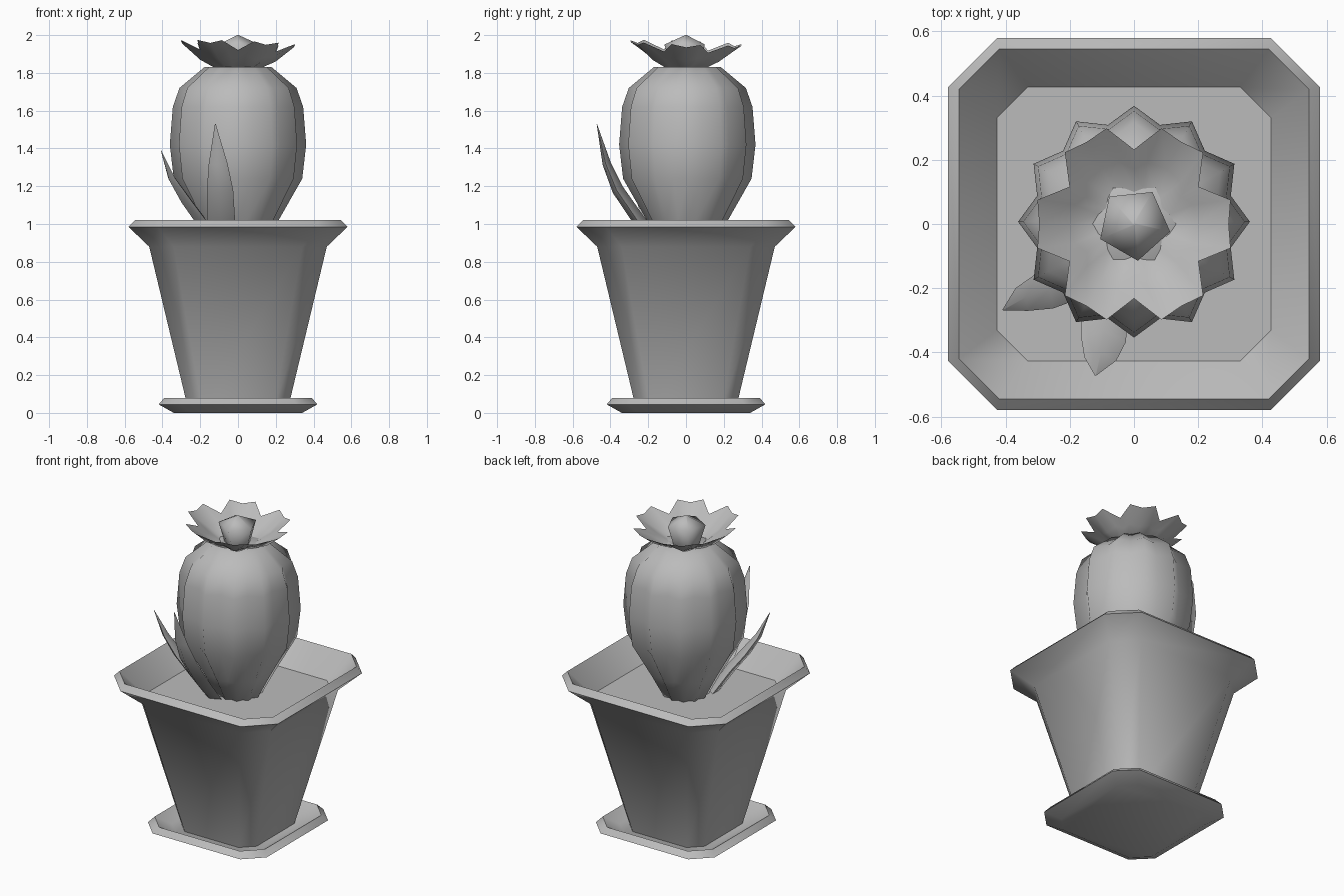
import bpy
from math import radians, cos, sin, pi
from mathutils import Vector

cube = bpy.data.objects.get("Cube")
if cube:
    bpy.data.objects.remove(cube, do_unlink=True)

grey = bpy.data.materials.new("plain_grey")
grey.use_nodes = True
grey.diffuse_color = (0.5, 0.5, 0.5, 1)
grey.node_tree.nodes["Principled BSDF"].inputs["Base Color"].default_value = (0.5, 0.5, 0.5, 1)


def loft(name, rings, cap_start=True, cap_end=True, angle=50):
    """Skin a list of equal-length point rings, ordered from bottom to top."""
    n = len(rings[0])
    verts = [p for ring in rings for p in ring]
    faces = []
    for r in range(len(rings) - 1):
        for i in range(n):
            a, b = r * n + i, r * n + (i + 1) % n
            faces.append((a, b, b + n, a + n))
    if cap_start:
        faces.append(tuple(reversed(range(n))))
    if cap_end:
        faces.append(tuple(range(len(verts) - n, len(verts))))
    mesh = bpy.data.meshes.new(name)
    mesh.from_pydata(verts, [], faces)
    mesh.validate()
    mesh.materials.append(grey)
    obj = bpy.data.objects.new(name, mesh)
    bpy.context.collection.objects.link(obj)
    bpy.ops.object.select_all(action='DESELECT')
    obj.select_set(True)
    bpy.context.view_layer.objects.active = obj
    bpy.ops.object.shade_smooth_by_angle(angle=radians(angle))
    return obj


def octagon(half, cut, z):
    """Square ring with cut corners, counter-clockwise."""
    ring = []
    for k in range(4):
        c, s = round(cos(k * pi / 2)), round(sin(k * pi / 2))
        for x, y in ((half, half - cut), (half - cut, half)):
            ring.append((x * c - y * s, x * s + y * c, z))
    return ring


def polar(r, angle, z, cy=0.0):
    return (r * cos(angle), r * sin(angle) + cy, z)


# Saucer: shallow dish with a bevelled lip
loft("saucer", [octagon(*p) for p in (
    (0.34, 0.09, 0.0), (0.42, 0.11, 0.045), (0.39, 0.105, 0.08), (0.31, 0.085, 0.03))])

# Pot: tapered walls, flared bevelled rim, inner slope
loft("pot", [octagon(*p) for p in (
    (0.265, 0.075, 0.025), (0.47, 0.13, 0.88), (0.58, 0.155, 0.985),
    (0.545, 0.125, 1.02), (0.425, 0.095, 0.87))], cap_end=False)

# Soil
loft("soil", [octagon(0.426, 0.095, 0.85), octagon(0.426, 0.095, 0.872)])

# Cactus body: twelve ribs
RIBS = 12
profile = ((0.13, 0.86), (0.215, 1.02), (0.34, 1.24), (0.361, 1.42),
           (0.345, 1.62), (0.31, 1.72), (0.178, 1.83))
loft("cactus_body", [
    [polar(r * (0.865 if i % 2 else 1), i * pi / RIBS, z, 0.007) for i in range(2 * RIBS)]
    for r, z in profile], angle=80)

# Flower: six creased petals joined into a cup
PETALS = 6


def petal_ring(notch, tip, middle, tip_spread):
    ring = []
    for k in range(PETALS):
        for (r, z), offset in ((notch, -30), (tip, -tip_spread), (middle, 0), (tip, tip_spread)):
            a = radians(k * 360 / PETALS + offset)
            lift = 0.08 * max(r - 0.12, 0) * cos(a - radians(225))
            ring.append(polar(r, a, z + lift))
    return ring


loft("flower_petals", [
    petal_ring((0.10, 1.83), (0.115, 1.83), (0.12, 1.825), 15),
    petal_ring((0.17, 1.875), (0.195, 1.885), (0.20, 1.865), 18),
    petal_ring((0.232, 1.915), (0.31, 1.96), (0.295, 1.945), 14),
], cap_end=False, angle=60)

# Flower bud: five-sided dome
loft("flower_bud", [
    [polar(r, radians(60 + 72 * k), z) for k in range(5)]
    for r, z in ((0.08, 1.83), (0.115, 1.95), (0.004, 2.0))], angle=75)


# Leaves: curved blades with a diamond section
def leaf(name, path, widths, thickness):
    pts = [Vector(p) for p in path]
    lean = (pts[-1] - pts[0]) * Vector((1, 1, 0))
    side = Vector((0, 0, 1)).cross(lean).normalized()
    rings = []
    for i, p in enumerate(pts):
        along = (pts[min(i + 1, len(pts) - 1)] - pts[max(i - 1, 0)]).normalized()
        out = side.cross(along).normalized()
        w, t = side * widths[i] / 2, out * thickness * widths[i] / 2
        rings.append([p + w, p + t, p - w, p - t])
    loft(name, rings, angle=70)


leaf("tall_leaf", ((-0.08, -0.12, 0.86), (-0.09, -0.25, 1.02), (-0.095, -0.36, 1.18),
                   (-0.105, -0.42, 1.32), (-0.12, -0.472, 1.53)),
     (0.12, 0.15, 0.14, 0.10, 0.004), 0.45)
leaf("short_leaf", ((-0.11, -0.11, 0.86), (-0.20, -0.175, 1.02), (-0.28, -0.21, 1.13),
                    (-0.35, -0.235, 1.24), (-0.408, -0.267, 1.39)),
     (0.11, 0.13, 0.12, 0.08, 0.004), 0.45)
